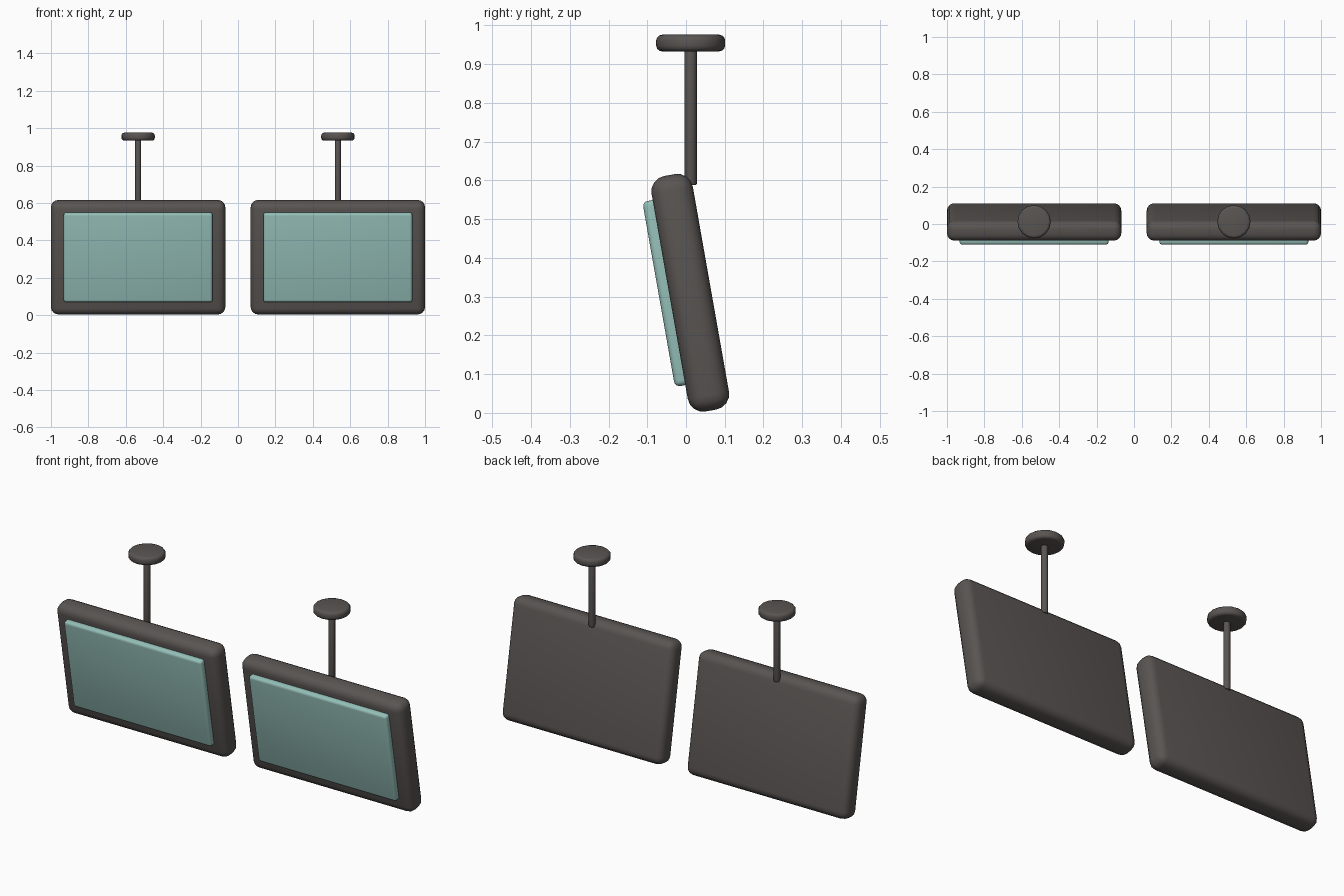
import bpy, math
from mathutils import Matrix, Vector

if "Cube" in bpy.data.objects:
    bpy.data.objects.remove(bpy.data.objects["Cube"])

TILT = math.radians(10)
CENTRE_X, Y0 = 0.534, 0.011


def material(name, color):
    m = bpy.data.materials.new(name)
    m.diffuse_color = color
    m.use_nodes = True
    m.node_tree.nodes["Principled BSDF"].inputs["Base Color"].default_value = m.diffuse_color
    return m


casing = material("dark_casing", (0.10, 0.09, 0.085, 1))
glass = material("teal_glass", (0.30, 0.52, 0.48, 1))


def finish(ob, name, mat, bevel, segments):
    ob.name = name
    ob.data.materials.append(mat)
    bpy.ops.object.transform_apply(location=False, rotation=False, scale=True)
    mod = ob.modifiers.new("rounding", "BEVEL")
    mod.width, mod.segments = bevel, segments
    mod.limit_method, mod.angle_limit = "ANGLE", math.radians(40)
    bpy.ops.object.modifier_apply(modifier=mod.name)
    bpy.ops.object.shade_smooth_by_angle(angle=math.radians(35))
    return ob


def tilted_box(name, x, offset, size, mat, bevel):
    # offset is (depth, height) in the tilted frame of the display
    loc = Vector((x, Y0, 0.31)) + Matrix.Rotation(TILT, 3, "X") @ Vector((0, *offset))
    bpy.ops.mesh.primitive_cube_add(size=1, location=loc, rotation=(TILT, 0, 0))
    ob = bpy.context.object
    ob.scale = size
    return finish(ob, name, mat, bevel, 4)


def rod(name, x, radius, z0, z1, sides, bevel):
    bpy.ops.mesh.primitive_cylinder_add(vertices=sides, radius=radius, depth=z1 - z0,
                                        location=(x, Y0 + 0.001, (z0 + z1) / 2))
    return finish(bpy.context.object, name, casing, bevel, 3)


for side, s in (("left", -1), ("right", 1)):
    x = s * CENTRE_X
    # tilted display casing and raised screen
    tilted_box(side + "_casing", x, (0, 0), (0.932, 0.108, 0.617), casing, 0.04)
    tilted_box(side + "_screen", x, (-0.061, 0.01), (0.796, 0.04, 0.485), glass, 0.014)
    # hanging pole and ceiling plate
    rod(side + "_pole", x, 0.016, 0.588, 0.945, 16, 0.004)
    rod(side + "_ceiling_plate", x, 0.089, 0.933, 0.976, 16, 0.015)
